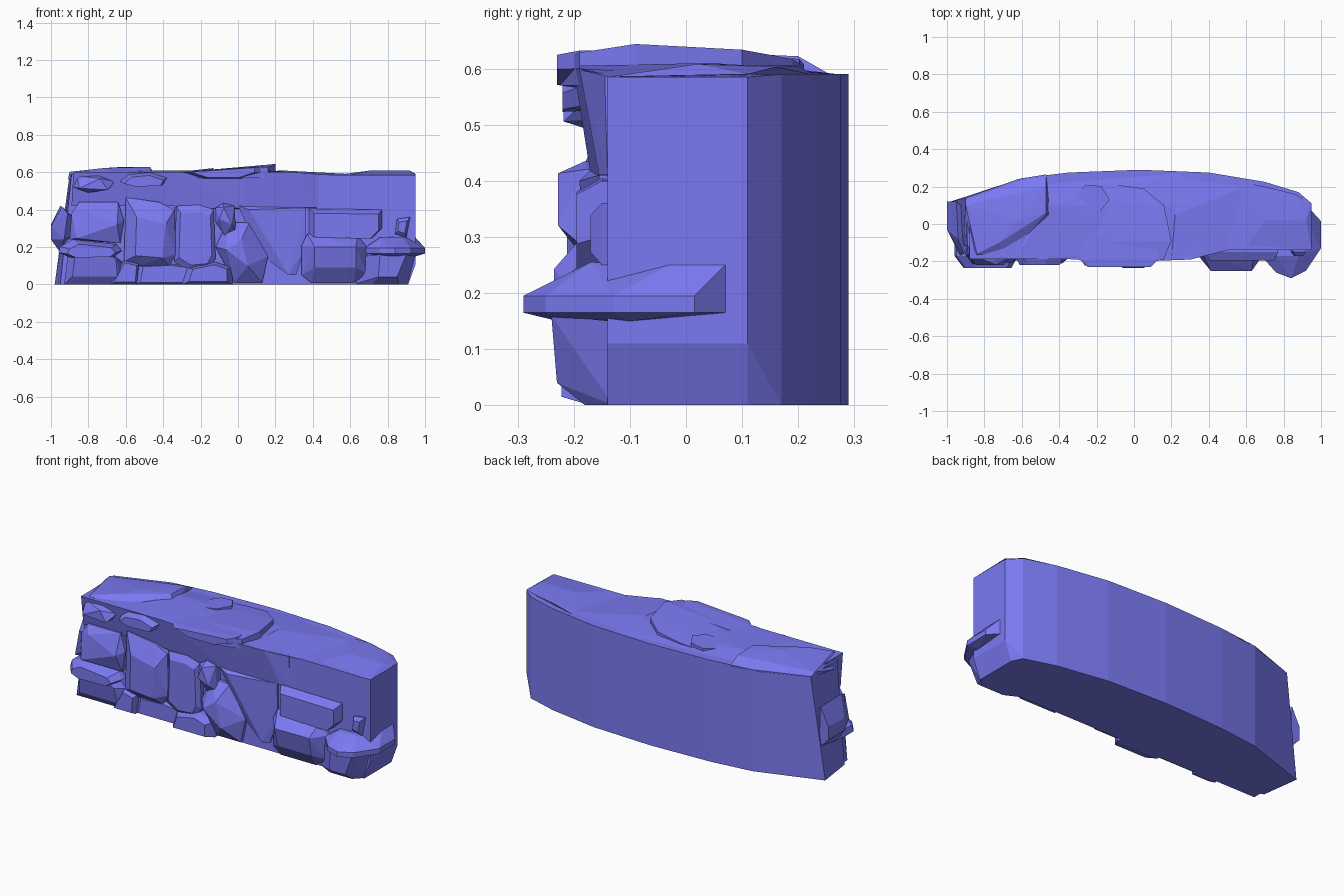
import bpy, bmesh

stone = bpy.data.materials.new("violet_stone")
stone.diffuse_color = (0.195, 0.195, 0.9, 1)


def hull(name, pts):
    """Flat-shaded convex block around a few points."""
    me = bpy.data.meshes.new(name)
    bm = bmesh.new()
    for p in pts:
        bm.verts.new(p)
    bmesh.ops.convex_hull(bm, input=bm.verts[:])
    bmesh.ops.delete(bm, geom=[v for v in bm.verts if not v.link_faces], context='VERTS')
    bmesh.ops.dissolve_limit(bm, angle_limit=0.03, verts=bm.verts[:], edges=bm.edges[:])
    bmesh.ops.recalc_face_normals(bm, faces=bm.faces[:])
    bm.to_mesh(me)
    bm.free()
    me.materials.append(stone)
    ob = bpy.data.objects.new(name, me)
    bpy.context.collection.objects.link(ob)
    return ob


def rock(name, outline, front, rim=-0.15, shrink=0.6, tilt=0.0, shift=(0, 0), back=-0.06, step=1):
    """Rock on the front face: x-z outline at the rim, shrunken towards the front.
    tilt leans the front, shift moves its centre, step 2 keeps every other corner."""
    n = len(outline)
    cx = sum(p[0] for p in outline) / n
    cz = sum(p[1] for p in outline) / n
    pts = [(x, y, z) for x, z in outline for y in (back, rim)]
    for x, z in outline[::step]:
        zz = (z - cz) * shrink
        pts.append((cx + shift[0] + (x - cx) * shrink, front + tilt * zz,
                    max(0, cz + shift[1] + zz)))
    return hull(name, pts)


# Curved core of the wall: back arc, tapered foot on the right, leaning left end
plan = [(-.60, .245), (-.35, .275), (.03, .29), (.40, .275), (.70, .225), (.88, .17)]
core = [(x, y, z) for x, y in plan for z in (0, .59)]
core += [(-.98, .12, 0), (-.90, .14, .59), (-.95, -.10, 0), (-.89, -.12, .59)]
for x, z in ((.91, 0), (.95, .11), (.95, .585)):
    core += [(x, .11, z), (x, -.14, z)]
core += [(-.85, -.14, 0), (-.82, -.14, .59)]
hull("wall_core", core)

# Upper front band, leaning outwards towards the top
hull("upper_band_left", [(x, y, z) for x, z in ((-.89, .42), (-.3, .42), (-.3, .6), (-.88, .6))
                         for y in (0, -.15 - .2 * (z - .42))])
hull("upper_band_middle", [(-.34, 0, .40), (-.34, -.15, .40), (-.34, 0, .6), (-.34, -.19, .6),
                           (.04, -.17, .41), (.04, -.20, .6), (.38, -.155, .41), (.30, -.19, .6),
                           (.43, -.14, .41), (.43, -.145, .59), (.43, 0, .59)])

# Top slabs
hull("top_slab_left", [(-.90, .14, .585), (-.62, .24, .585), (-.47, .265, .585), (-.44, .03, .58),
                       (-.52, -.03, .58), (-.66, -.17, .57), (-.84, -.19, .56), (-.91, -.05, .56),
                       (-.90, .10, .602), (-.47, .20, .622), (-.47, .06, .628), (-.62, .02, .628),
                       (-.72, -.10, .622), (-.84, -.16, .608)])
mid = [(-.31, .13), (-.22, .21), (-.10, .21), (.05, .19), (.16, .10), (.20, -.09),
       (.16, -.19), (0, -.225), (-.20, -.20), (-.34, -.10)]
hull("top_slab_middle", [(x, y, .570) for x, y in mid]
     + [(x, y, .628 + .085 * x - .08 * max(0, y) - .12 * max(0, -.08 - y)) for x, y in mid])
hull("top_knob", [(-.22 + .09 * a, .13 + .08 * b, z + .01 * a) for a, b in
                  ((-1, .3), (-.4, 1), (.5, .9), (1, 0), (.4, -.8), (-.5, -.9)) for z in (.58, .612)])
hull("top_slab_right", [(.55, .23, .588), (.70, .20, .605), (.86, .16, .603), (.95, .11, .59),
                        (.92, .02, .608), (.70, .02, .608), (.60, -.12, .585), (.95, -.14, .585)])
hull("top_slope_right", [(.20, .25, .59), (.60, .20, .59), (.50, -.14, .585), (.30, -.19, .598),
                         (.20, -.19, .605), (.22, .05, .61), (.34, .10, .605)])
hull("top_slope_centre", [(-.5, .24, .585), (.25, .27, .59), (.3, .1, .605), (.2, -.19, .605),
                          (-.4, -.18, .6), (-.62, -.16, .6), (-.45, .1, .61)])

# Thin ledges under the top edge: sloped top, undercut below
rock("brow_left", [(-.88, .52), (-.80, .49), (-.69, .51), (-.66, .55), (-.74, .585), (-.86, .58)],
     -.218, rim=-.17, shrink=.8, shift=(.01, -.01), step=2)
rock("brow_second", [(-.63, .55), (-.56, .53), (-.40, .535), (-.38, .57), (-.47, .60), (-.58, .59)],
     -.22, rim=-.18, shrink=.85, shift=(0, -.012))
rock("brow_middle", [(-.29, .60), (-.18, .565), (.02, .565), (.13, .60), (.13, .632), (-.27, .605)],
     -.23, rim=-.19, shrink=.8)

# Left end
hull("left_end_rock", [(-1, .12, .24), (-1, .12, .32), (-.95, .12, .42), (-1, -.03, .24), (-1, -.03, .31),
                       (-.94, -.08, .415), (-.91, -.16, .38), (-.93, -.17, .24), (-.95, -.03, .17),
                       (-.94, .12, .18), (-.8, 0, .3)])
rock("upper_left_rock", [(-.90, .24), (-.63, .22), (-.61, .34), (-.64, .44), (-.85, .44), (-.89, .38)],
     -.205, rim=-.165, shrink=.75, tilt=.1, shift=(0, -.02), step=2)
rock("left_ledge", [(-.96, .17), (-.90, .145), (-.66, .15), (-.62, .18), (-.65, .215), (-.88, .24), (-.95, .205)],
     -.235, rim=-.17, shrink=.75, shift=(.01, -.012))
rock("lower_left_rock", [(-.93, 0), (-.61, 0), (-.62, .12), (-.68, .17), (-.91, .16)],
     -.205, rim=-.155, shrink=.75, tilt=-.2, shift=(0, .02))
rock("small_left_rock", [(-.68, 0), (-.54, 0), (-.53, .11), (-.61, .13)], -.195, rim=-.17, shrink=.8)

# Middle rocks
rock("tall_rock", [(-.61, .12), (-.52, .10), (-.37, .10), (-.33, .16), (-.34, .40), (-.42, .44), (-.60, .465)],
     -.212, rim=-.165, shrink=.6, shift=(.0, -.02), step=2)
rock("column_rock", [(-.34, .12), (-.26, .07), (-.15, .08), (-.12, .14), (-.13, .40), (-.21, .425), (-.33, .42)],
     -.188, rim=-.165, shrink=.8)
rock("narrow_rock", [(-.12, .33), (-.07, .26), (-.01, .28), (-.02, .42), (-.08, .435), (-.12, .41)],
     -.228, rim=-.18, shrink=.6, shift=(0, .01), step=2)
rock("centre_rock", [(-.12, .20), (-.02, .01), (.13, .01), (.16, .15), (.06, .33), (-.06, .33)],
     -.235, rim=-.16, shrink=.45, shift=(-.02, .0), step=2)
hull("centre_wedge", [(.0, -.17, .42), (.06, -.19, .40), (.36, -.155, .41), (.36, -.15, .20),
                      (.31, -.15, .05), (.27, -.165, .05), (.0, -.1, .42), (.36, -.1, .41),
                      (.3, -.1, .05), (.12, -.14, .16)])
rock("foot_rock", [(-.30, 0), (-.03, 0), (-.03, .09), (-.12, .12), (-.27, .09)], -.222, rim=-.17, shrink=.75)
rock("foot_slab", [(-.55, 0), (-.2, 0), (-.22, .09), (-.36, .11), (-.53, .10)], -.17, rim=-.15, shrink=.85)

# Right end
rock("right_shelf", [(.38, .26), (.72, .25), (.77, .30), (.77, .40), (.38, .405)],
     -.195, rim=-.15, shrink=.88, shift=(0, -.015))
block = [(.34, .05), (.39, .01), (.62, .01), (.69, .06), (.69, .20), (.64, .26), (.37, .27), (.34, .21)]
hull("right_block", [(x, y, z) for x, z in block for y in (-.1, -.165)]
     + [(.41, -.25, .20), (.63, -.25, .20), (.41, -.225, .09), (.63, -.225, .09)])
rock("small_right_rock", [(.84, .27), (.90, .25), (.92, .36), (.85, .35)], -.17, rim=-.15, shrink=.6)
ledge = [(.68, -.17), (.76, -.26), (.84, -.29), (.92, -.25), (1, -.13), (1, .015), (.95, .07), (.72, 0)]
hull("right_ledge", [(x, y, z) for x, y in ledge for z in (.165, .195)]
     + [(.76, -.17, .25), (.88, -.17, .255), (.95, -.03, .25), (.95, .07, .25),
        (.75, -.1, .25), (.78, -.22, .148), (.88, -.22, .148), (.95, -.1, .15)])
hull("lower_right_rock", [(.62, -.13, 0), (.91, -.13, 0), (.72, -.18, 0), (.86, -.18, 0), (.75, -.23, .04),
                          (.85, -.23, .04), (.66, -.16, .15), (.76, -.24, .16), (.90, -.24, .16),
                          (.95, -.13, .15), (.93, -.10, .1), (.66, -.1, .15)])
